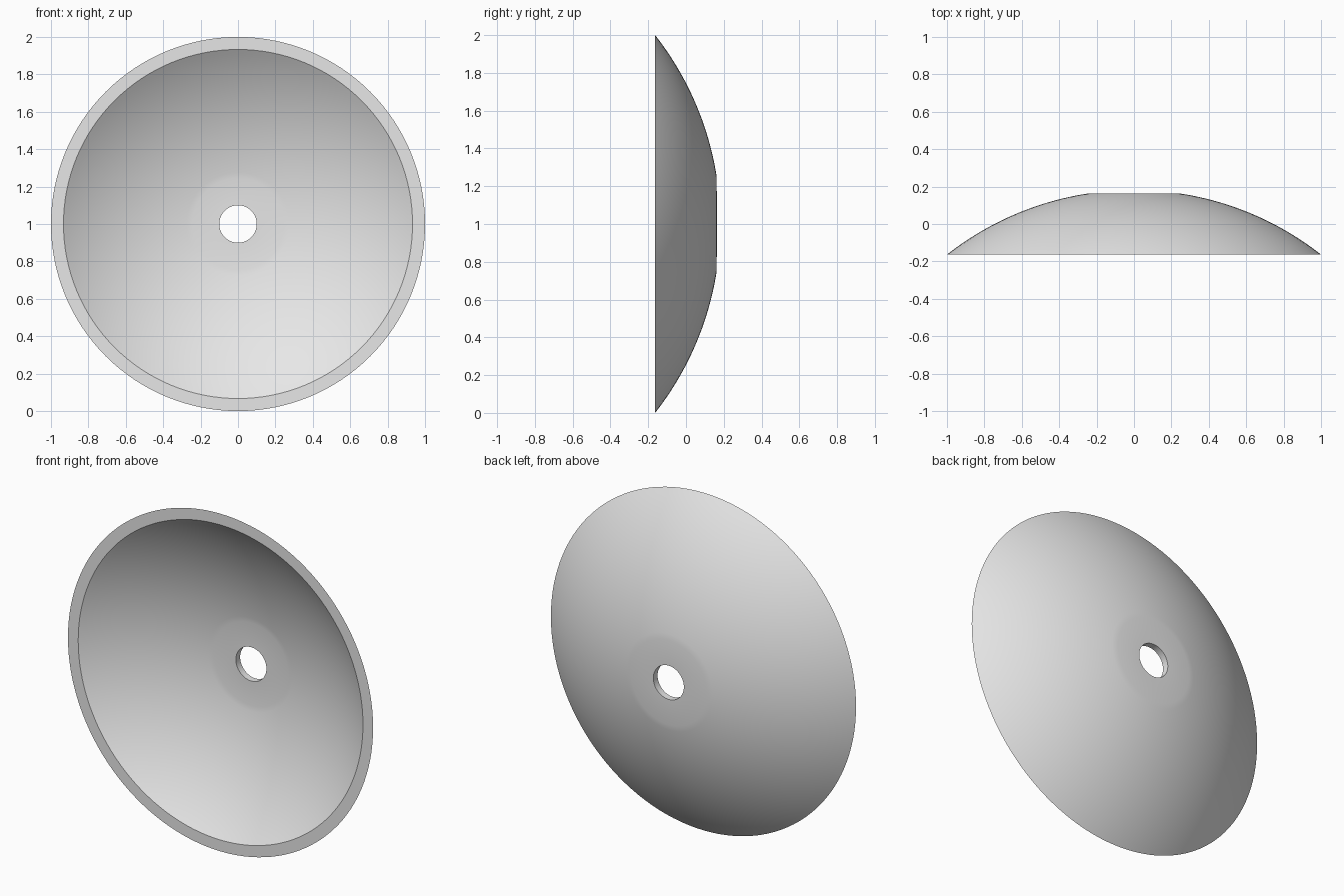
import bpy
import bmesh
from math import sqrt, asin, sin, cos, pi
from mathutils import Vector

cube = bpy.data.objects.get("Cube")
if cube:
    bpy.data.objects.remove(cube, do_unlink=True)

FRONT, BACK = -0.163, 0.163      # depth of the rim and of the flat back
WALL = 0.04                      # shell thickness
CENTRE_Y, OUTER_R = -1.438, 1.62  # sphere that the shell is cut from
HOLE_R, FLAT_R, STEPS, SIDES = 0.1, 0.25, 24, 128


def arc(radius, rim, flat):
    """Profile points (r, y) along a sphere from the rim to the flat centre."""
    a, b = asin(rim / radius), asin(flat / radius)
    angles = [a + (b - a) * i / STEPS for i in range(STEPS + 1)]
    return [(radius * sin(t), CENTRE_Y + radius * cos(t)) for t in angles]


# Closed cross-section: outer curve, hole wall, inner curve
inner_r = OUTER_R - WALL
inner_rim = sqrt(inner_r ** 2 - (FRONT - CENTRE_Y) ** 2)
inner_flat = sqrt(inner_r ** 2 - (BACK - WALL - CENTRE_Y) ** 2)
outer = arc(OUTER_R, 1.0, FLAT_R)
inner = arc(inner_r, inner_rim, inner_flat)
profile = outer + [(HOLE_R, BACK), (HOLE_R, BACK - WALL)] + inner[::-1]

# Spin the cross-section about the front-to-back axis
bm = bmesh.new()
verts = [bm.verts.new((r, y, 0)) for r, y in profile]
edges = [bm.edges.new((v, verts[(i + 1) % len(verts)])) for i, v in enumerate(verts)]
bmesh.ops.spin(bm, geom=verts + edges, cent=(0, 0, 0), axis=(0, 1, 0),
               angle=2 * pi, steps=SIDES, use_merge=True)
bmesh.ops.remove_doubles(bm, verts=bm.verts, dist=0.0001)
bmesh.ops.recalc_face_normals(bm, faces=bm.faces)
bmesh.ops.translate(bm, verts=bm.verts, vec=Vector((0, 0, 1)))
mesh = bpy.data.meshes.new("dish_shell")
bm.to_mesh(mesh)
bm.free()

# Plain grey finish
grey = bpy.data.materials.new("light_grey")
grey.use_nodes = True
colour = (0.8, 0.8, 0.8, 1)
grey.diffuse_color = colour
grey.node_tree.nodes["Principled BSDF"].inputs["Base Color"].default_value = colour
mesh.materials.append(grey)

dish = bpy.data.objects.new("dish_shell", mesh)
bpy.context.collection.objects.link(dish)
bpy.ops.object.select_all(action="DESELECT")
dish.select_set(True)
bpy.context.view_layer.objects.active = dish
bpy.ops.object.shade_smooth_by_angle(angle=pi / 6)
